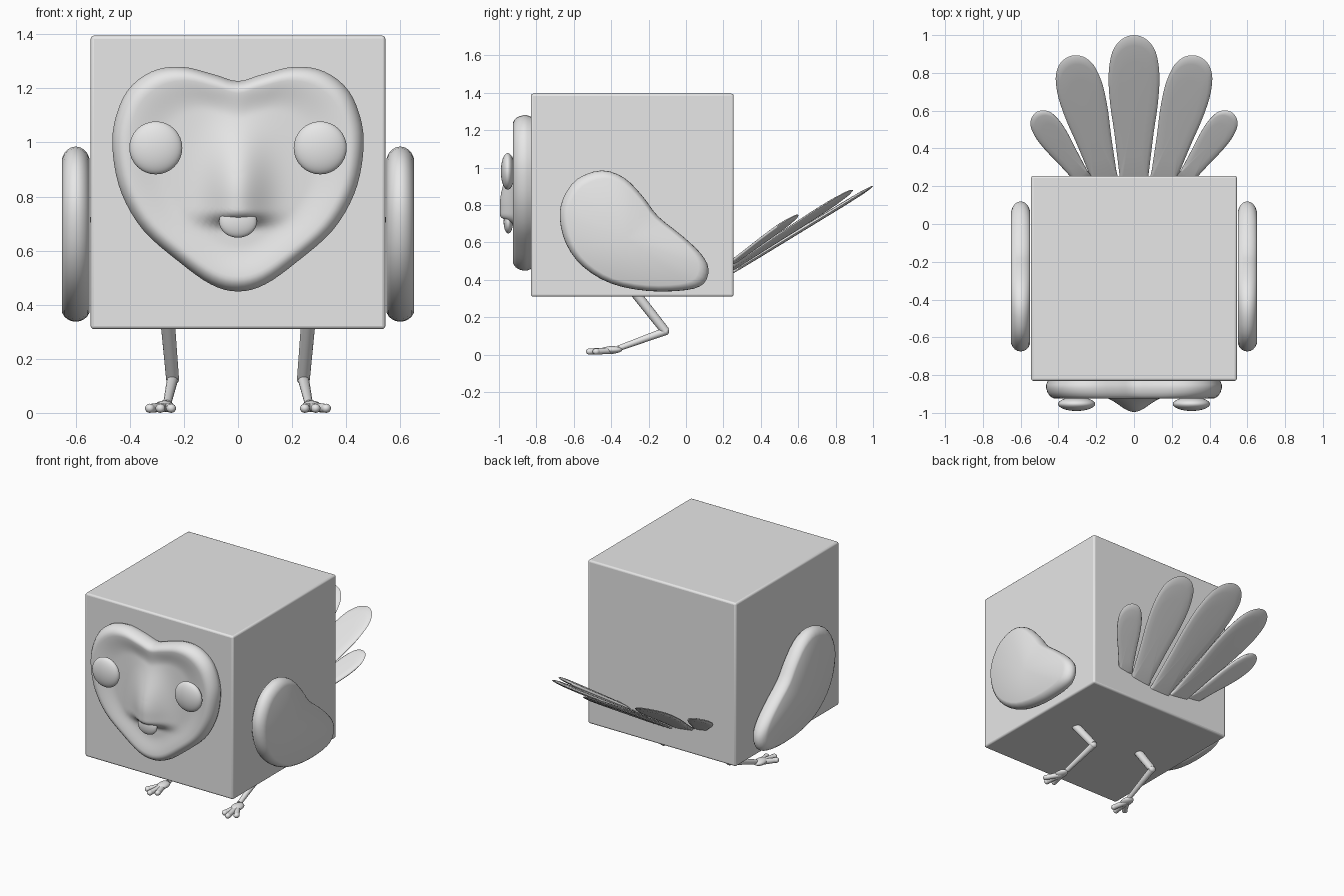
import bpy, bmesh, math
from mathutils import Vector

if "Cube" in bpy.data.objects:
    bpy.data.objects.remove(bpy.data.objects["Cube"])

grey = bpy.data.materials.new("light grey")
grey.diffuse_color = (0.8, 0.8, 0.8, 1)
grey.use_nodes = True
grey.node_tree.nodes["Principled BSDF"].inputs["Base Color"].default_value = grey.diffuse_color


def finish(ob, name, angle=40):
    ob.name = name
    ob.data.materials.clear()
    ob.data.materials.append(grey)
    bpy.ops.object.select_all(action='DESELECT')
    ob.select_set(True)
    bpy.context.view_layer.objects.active = ob
    bpy.ops.object.shade_smooth_by_angle(angle=math.radians(angle))
    return ob


def spline(pts, steps):
    """Closed smooth curve through 2D points."""
    out, n = [], len(pts)
    for i in range(n):
        a, b, c, d = (Vector(pts[(i + k) % n]) for k in (-1, 0, 1, 2))
        for s in range(steps):
            t = s / steps
            out.append(0.5 * (2 * b + (c - a) * t + (2 * a - 5 * b + 4 * c - d) * t * t
                              + (3 * b - a - 3 * c + d) * t ** 3))
    return out


def pillow(name, outline, centre, layers, place, cap_back=True, angle=60):
    """Stack scaled copies of an outline; layers are (scale, depth), place maps to 3D."""
    bm = bmesh.new()
    c = Vector(centre)
    rings = []
    for s, d in layers:
        rings.append([bm.verts.new(place(*(c + (p - c) * s), d)) for p in outline])
    n = len(outline)
    for r0, r1 in zip(rings, rings[1:]):
        for i in range(n):
            j = (i + 1) % n
            bm.faces.new((r0[i], r0[j], r1[j], r1[i]))
    ends = [(rings[-1], layers[-1][1])] + ([(rings[0], layers[0][1])] if cap_back else [])
    for ring, d in ends:
        v = bm.verts.new(place(c.x, c.y, d))
        for i in range(n):
            bm.faces.new((ring[i], ring[(i + 1) % n], v))
    bmesh.ops.recalc_face_normals(bm, faces=bm.faces)
    me = bpy.data.meshes.new(name)
    bm.to_mesh(me)
    bm.free()
    ob = bpy.data.objects.new(name, me)
    bpy.context.collection.objects.link(ob)
    return finish(ob, name, angle)


def ball(name, loc, radii, seg=32):
    bpy.ops.mesh.primitive_uv_sphere_add(segments=seg, ring_count=seg // 2, location=loc)
    ob = bpy.context.object
    ob.scale = radii
    return finish(ob, name, 60)


def limb(name, a, b, r0, r1):
    a, b = Vector(a), Vector(b)
    bpy.ops.mesh.primitive_cone_add(vertices=16, radius1=r0, radius2=r1,
                                    depth=(b - a).length, location=(a + b) / 2)
    ob = bpy.context.object
    ob.rotation_euler = (b - a).to_track_quat('Z', 'Y').to_euler()
    return finish(ob, name)


def smooth(a, b, x):
    t = min(1, max(0, (x - a) / (b - a)))
    return t * t * (3 - 2 * t)


# body: cube with slightly softened edges
bpy.ops.mesh.primitive_cube_add(size=1, location=(0, -0.2875, 0.8525))
body = bpy.context.object
body.scale = (1.09, 1.085, 1.085)
bpy.ops.object.transform_apply(location=False, rotation=False, scale=True)
bev = body.modifiers.new("bevel", 'BEVEL')
bev.width, bev.segments = 0.012, 3
finish(body, "body")

# heart-shaped face with a raised nose ridge
half = [(0.09, 1.252), (0.21, 1.28), (0.32, 1.262), (0.41, 1.19), (0.458, 1.07), (0.462, 0.95),
        (0.43, 0.81), (0.35, 0.675), (0.22, 0.56), (0.1, 0.475)]
heart = [(0, 1.227)] + half + [(0, 0.449)] + [(-x, z) for x, z in reversed(half)]


def face_point(x, z, d):
    if d > 0.9:
        ridge = smooth(1.18, 0.8, z) if z > 0.8 else smooth(0.675, 0.745, z)
        d += 0.09 * ridge * math.exp(-(x / 0.11) ** 2)
    return (x, -d, z)


rim = [(0.97, 0.80), (0.98, 0.83), (1.0, 0.85), (1.0, 0.87), (0.985, 0.892), (0.96, 0.91), (0.93, 0.92)]
front = [(0.9 - 0.03 * i, 0.925 - 0.02 * smooth(0.9, 0.6, 0.9 - 0.03 * i)) for i in range(30)]
pillow("face", spline(heart, 4), (0, 0.88), rim + front, face_point, cap_back=False)

# beak
ball("beak", (0, -0.95, 0.708), (0.07, 0.025, 0.06))

# wing and feather outlines
wing = [(-0.45, 0.985), (-0.58, 0.94), (-0.655, 0.84), (-0.675, 0.73), (-0.64, 0.59), (-0.55, 0.47),
        (-0.4, 0.38), (-0.2, 0.34), (0, 0.345), (0.095, 0.38), (0.12, 0.46), (0.08, 0.54),
        (-0.02, 0.635), (-0.15, 0.74), (-0.23, 0.845), (-0.33, 0.945)]
arc = [(k * math.pi / 10) for k in range(1, 10)]
wing_layers = [(1 - 0.17 * (1 - math.sin(a)), -0.053 * math.cos(a)) for a in arc]
side_pts = [(-0.1, 0.5), (0, 0.57), (0.3, 0.77), (0.5, 0.93), (0.7, 1.0), (0.85, 0.9), (0.93, 0.7), (0.98, 0.4)]
feather = side_pts + [(1, 0)] + [(t, -w) for t, w in reversed(side_pts)]
feather_layers = [(0.6, -0.013), (0.85, -0.011), (0.97, -0.006), (1, 0),
                  (0.97, 0.006), (0.85, 0.011), (0.6, 0.013)]


def add_feather(name, base, tip, width, bank, sign):
    b, t = Vector(base), Vector(tip)
    across = Vector((t.y - b.y, b.x - t.x)).normalized() * width

    def place(u, w, d):
        p = b + (t - b) * u + across * w
        return (sign * p.x, p.y, 0.45 + 0.61 * (p.y - 0.26) + bank * p.x + d)
    pillow(name, spline(feather, 3), (0.5, 0), feather_layers, place)


add_feather("tail_feather_centre", (0, 0.26), (0, 1.0), 0.135, 0, 1)

for side, s in (("left", -1), ("right", 1)):
    # eye and wing
    ball("eye_" + side, (s * 0.304, -0.953, 0.98), (0.098, 0.037, 0.098))
    pillow("wing_" + side, spline(wing, 3), (-0.32, 0.62), wing_layers,
           lambda y, z, d, s=s: (s * (0.6 + d), y, z))
    # tail feathers
    add_feather("tail_feather_mid_" + side, (0.16, 0.26), (0.335, 0.89), 0.122, 0.14, s)
    add_feather("tail_feather_outer_" + side, (0.285, 0.26), (0.52, 0.59), 0.078, 0.18, s)
    # leg
    knee, ankle = (s * 0.242, -0.11, 0.125), (s * 0.262, -0.36, 0.034)
    limb("thigh_" + side, (s * 0.262, -0.295, 0.36), knee, 0.027, 0.024)
    ball("knee_" + side, knee, (0.024, 0.02, 0.022), 16)
    limb("shank_" + side, knee, ankle, 0.021, 0.015)
    # foot and toes
    ball("foot_" + side, (s * 0.272, -0.395, 0.026), (0.034, 0.055, 0.02), 16)
    for i, (x, y) in enumerate(((0.247, -0.49), (0.287, -0.515), (0.326, -0.48))):
        limb(f"toe_{side}_{i}", (s * 0.27, -0.39, 0.022), (s * x, y, 0.017), 0.018, 0.016)
        ball(f"toe_tip_{side}_{i}", (s * x, y, 0.017), (0.018, 0.02, 0.017), 16)
